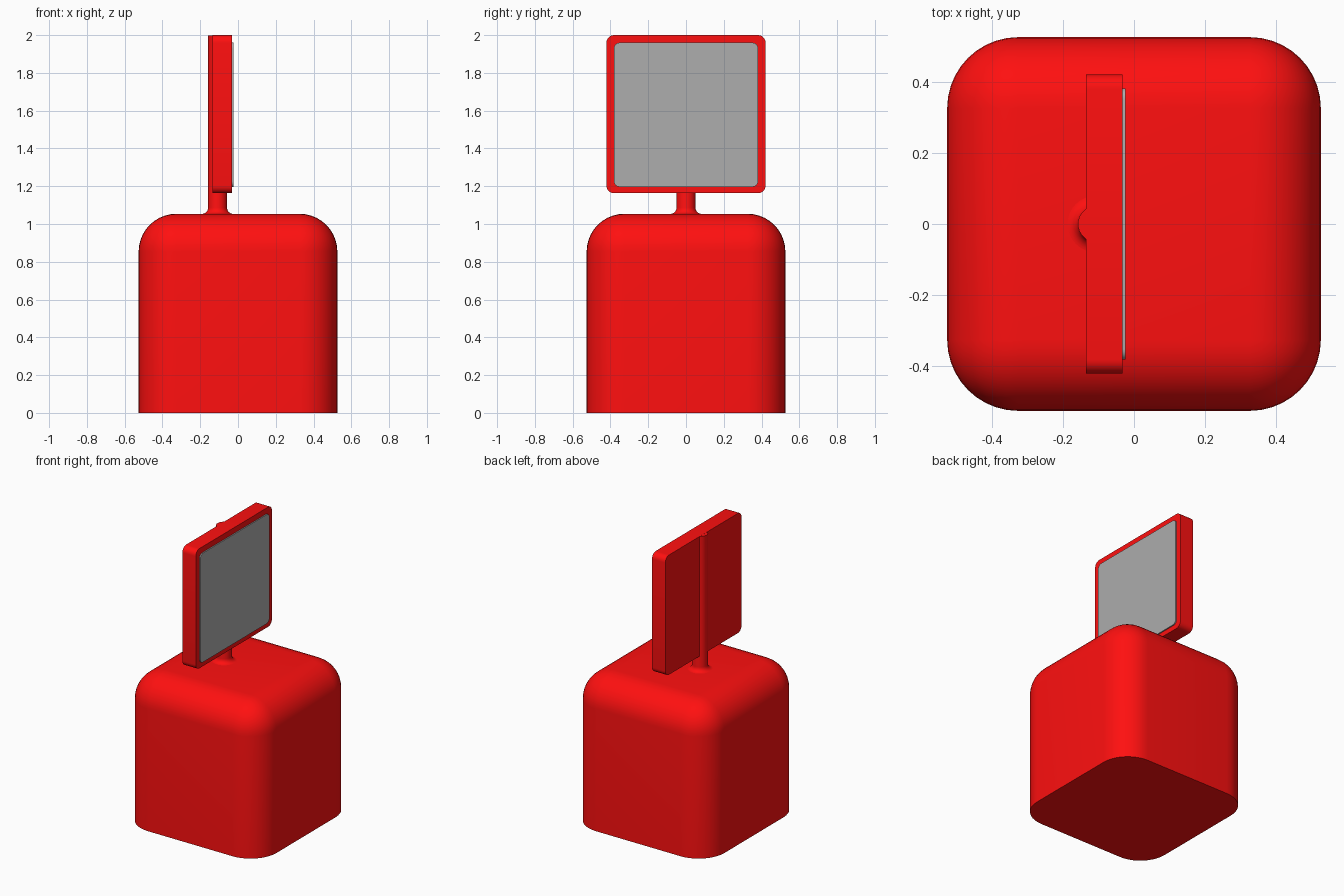
import bpy, bmesh, math

if "Cube" in bpy.data.objects:
    bpy.data.objects.remove(bpy.data.objects["Cube"])


def material(name, color):
    m = bpy.data.materials.new(name)
    m.diffuse_color = (*color, 1)
    m.use_nodes = True
    m.node_tree.nodes["Principled BSDF"].inputs["Base Color"].default_value = m.diffuse_color
    return m


red = material("red_plastic", (1.0, 0.005, 0.005))
grey = material("grey_plate", (0.418, 0.418, 0.418))


def finish(bm, name, mat, angle=40):
    bmesh.ops.recalc_face_normals(bm, faces=bm.faces)
    mesh = bpy.data.meshes.new(name)
    bm.to_mesh(mesh)
    bm.free()
    ob = bpy.data.objects.new(name, mesh)
    bpy.context.collection.objects.link(ob)
    mesh.materials.append(mat)
    bpy.ops.object.select_all(action='DESELECT')
    bpy.context.view_layer.objects.active = ob
    ob.select_set(True)
    bpy.ops.object.shade_smooth_by_angle(angle=math.radians(angle))
    return ob


def rounded_box(name, lo, hi, radius, segments, pick, mat):
    """Box from lo to hi; edges for which pick(edge) is true are rounded."""
    bm = bmesh.new()
    bmesh.ops.create_cube(bm, size=1)
    for v in bm.verts:
        v.co = [a + (c + 0.5) * (b - a) for a, b, c in zip(lo, hi, v.co)]
    bmesh.ops.bevel(bm, geom=[e for e in bm.edges if pick(e)], offset=radius,
                    offset_type='OFFSET', segments=segments, profile=0.5,
                    affect='EDGES')
    return finish(bm, name, mat)


def along_x(e):
    return abs(e.verts[0].co.x - e.verts[1].co.x) > 1e-5


# Base block: rounded sides and top, sharp flat underside
rounded_box("base_block", (-0.526, -0.526, 0), (0.526, 0.526, 1.054), 0.2, 10,
            lambda e: max(v.co.z for v in e.verts) > 0.01, red)

# Upright panel and the thin plate on its right face
rounded_box("sign_panel", (-0.135, -0.421, 1.163), (-0.032, 0.421, 2.0), 0.04, 6,
            along_x, red)
rounded_box("display_plate", (-0.05, -0.382, 1.197), (-0.024, 0.382, 1.96), 0.03, 6,
            along_x, grey)

# Post: turned profile with a flared foot, running up the back of the panel
r, flare, top, px, sides = 0.05, 0.033, 1.999, -0.108, 32
profile = []
for i in range(7):
    a = math.pi / 2 * i / 6
    profile.append((r + flare * (1 - math.sin(a)),
                    1.0535 + flare * (1 - math.cos(a))))
profile.append((r, top))
bm = bmesh.new()
rings = [[bm.verts.new((px + rad * math.cos(2 * math.pi * k / sides),
                        rad * math.sin(2 * math.pi * k / sides), z))
          for k in range(sides)] for rad, z in profile]
for a, b in zip(rings, rings[1:]):
    for k in range(sides):
        n = (k + 1) % sides
        bm.faces.new((a[k], a[n], b[n], b[k]))
bm.faces.new(rings[0])
bm.faces.new(rings[-1])
finish(bm, "post", red)
